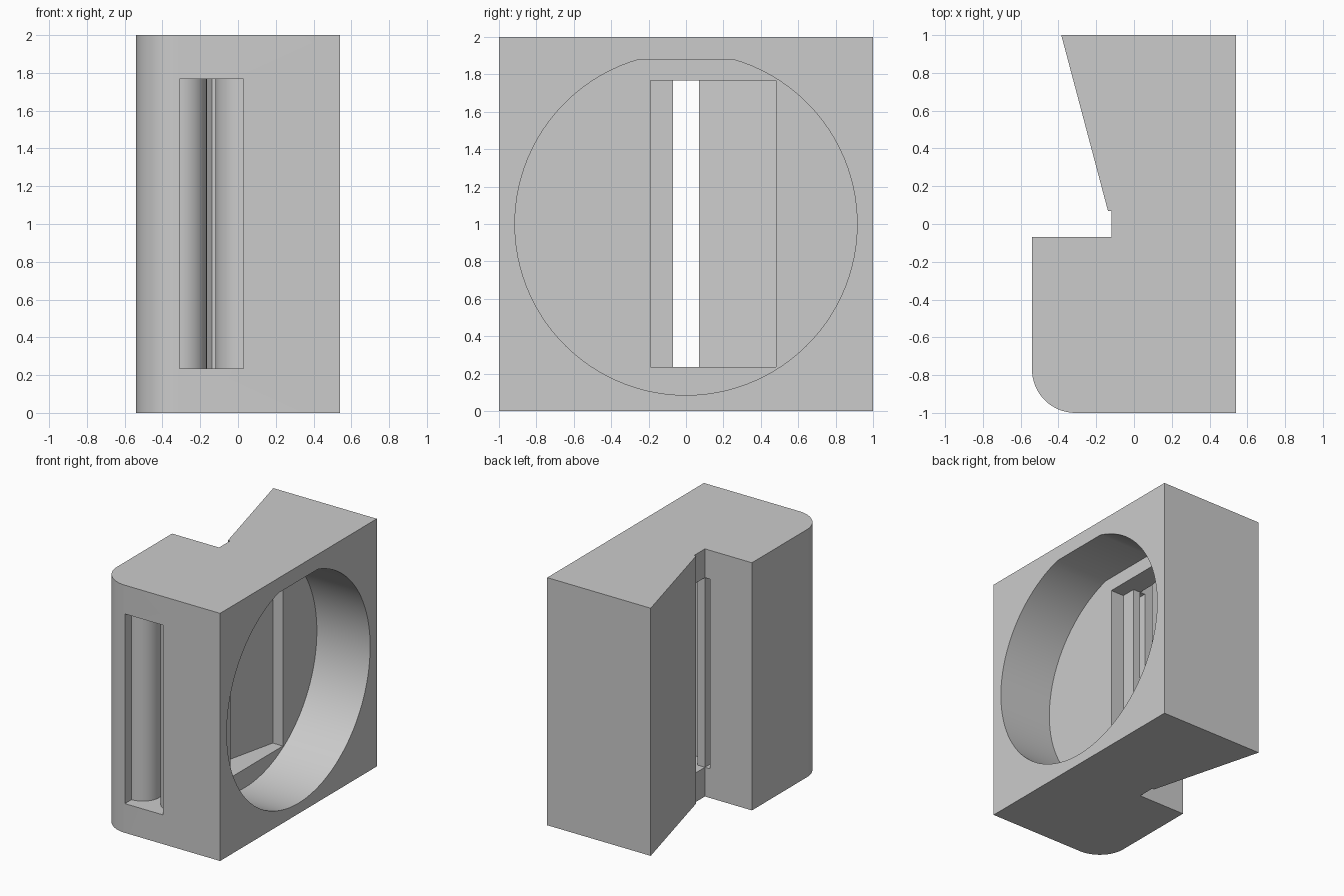
import bpy, bmesh
from math import cos, sin, radians, asin, degrees
from mathutils import Vector

default = bpy.data.objects.get("Cube")
if default:
    bpy.data.objects.remove(default, do_unlink=True)

grey = bpy.data.materials.new("plain_grey")
grey.use_nodes = True
colour = (0.6, 0.6, 0.6, 1)
grey.diffuse_color = colour
grey.node_tree.nodes["Principled BSDF"].inputs["Base Color"].default_value = colour


def arc(cx, cy, r, start, end, steps=16):
    angles = [radians(start + (end - start) * i / steps) for i in range(steps + 1)]
    return [(cx + r * cos(a), cy + r * sin(a)) for a in angles]


def prism(name, outline, low, high, axis="z"):
    """Extrude a flat outline along z (outline in x, y) or x (outline in y, z)."""
    place = (lambda a, b, h: (a, b, h)) if axis == "z" else (lambda a, b, h: (h, a, b))
    bm = bmesh.new()
    face = bm.faces.new([bm.verts.new(place(a, b, low)) for a, b in outline])
    pushed = bmesh.ops.extrude_face_region(bm, geom=[face])["geom"]
    moved = [g for g in pushed if isinstance(g, bmesh.types.BMVert)]
    bmesh.ops.translate(bm, verts=moved, vec=Vector(place(0, 0, high - low)))
    bmesh.ops.recalc_face_normals(bm, faces=bm.faces)
    mesh = bpy.data.meshes.new(name)
    bm.to_mesh(mesh)
    bm.free()
    mesh.materials.append(grey)
    obj = bpy.data.objects.new(name, mesh)
    bpy.context.collection.objects.link(obj)
    return obj


# Block with a rounded front corner and a slanted notch
notch_x, lip = -0.12, 0.07
body = prism("body", [
    (0.54, -1), (0.54, 1), (-0.385, 1), (-0.138, lip), (notch_x, lip),
    (notch_x, -lip), (-0.54, -lip),
] + arc(-0.31, -0.77, 0.23, 180, 270), 0, 2)

# Front mouth, narrow slit, and wedge-sided well in one outline
passage = prism("passage_cutter",
    [(-0.31, -1.1), (0.03, -1.1)]
    + arc(0.03, -0.77, 0.15, 270, 180)
    + [(notch_x, -lip), (-0.055, -lip), (-0.055, -0.19), (0.15, -0.19),
       (0.15, 0.48), (-0.025, 0.48), (notch_x, lip), (-0.165, 0)]
    + arc(-0.31, -0.77, 0.145, 0, -90), 0.236, 1.768)

# Round recess with a flat top on the left side
radius, flat = 0.915, 0.88
tilt = degrees(asin(flat / radius))
recess = prism("recess_cutter", arc(0, 1, radius, 180 - tilt, 360 + tilt, 96),
               0.064, 0.7, axis="x")

for cutter in (recess, passage):
    cutter.hide_render = True
    cut = body.modifiers.new(cutter.name, "BOOLEAN")
    cut.operation = "DIFFERENCE"
    cut.solver = "EXACT"
    cut.object = cutter

bpy.ops.object.select_all(action="DESELECT")
body.select_set(True)
bpy.context.view_layer.objects.active = body
for name in [m.name for m in body.modifiers]:
    bpy.ops.object.modifier_apply(modifier=name)
for cutter in (recess, passage):
    bpy.data.objects.remove(cutter, do_unlink=True)
bpy.ops.object.shade_smooth_by_angle(angle=radians(30))
